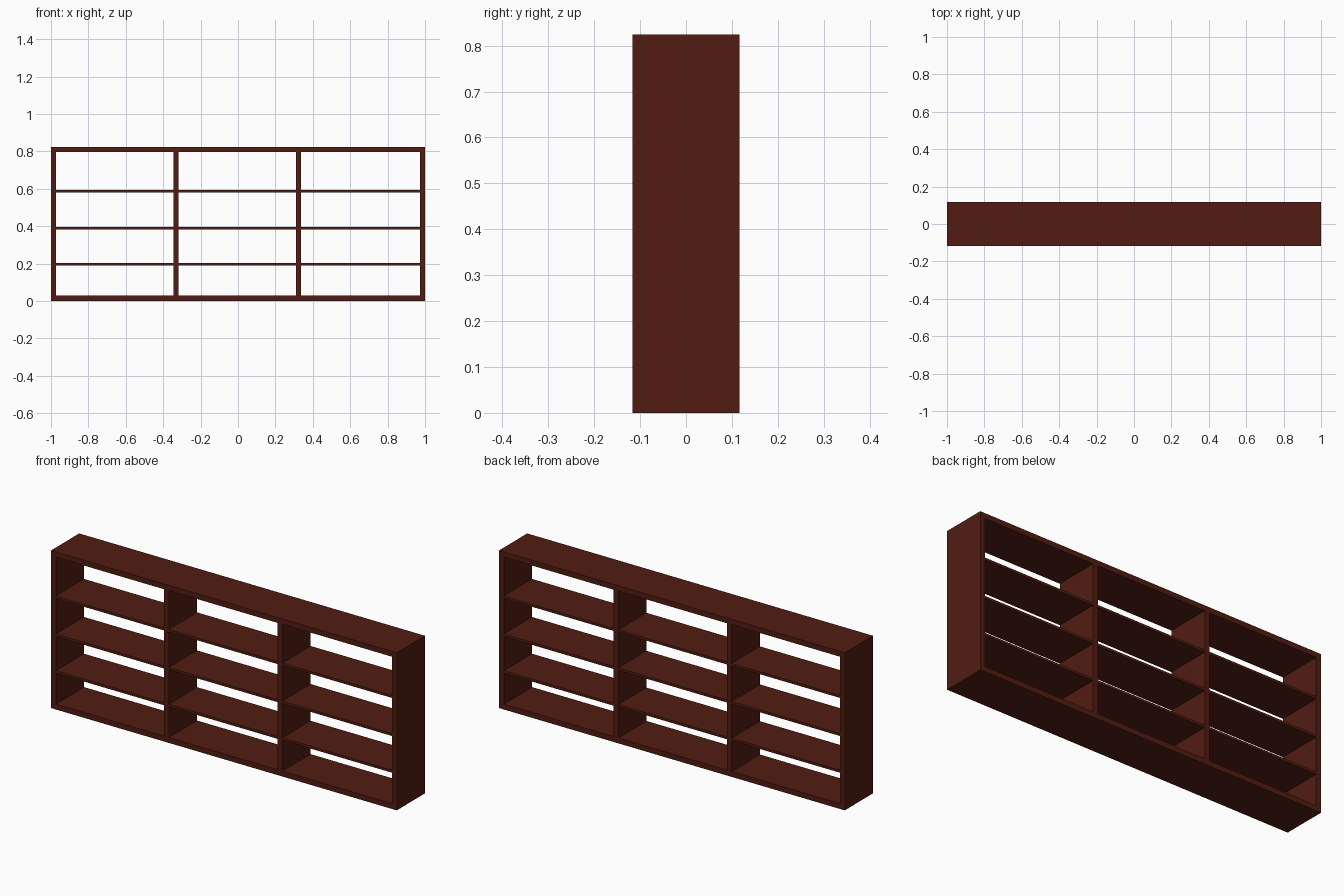
import bpy

if "Cube" in bpy.data.objects:
    bpy.data.objects.remove(bpy.data.objects["Cube"])

W, D, H = 2.0, 0.233, 0.824   # overall width, depth, height
T = 0.028                     # frame board thickness
S = 0.013                     # shelf thickness
DIVIDERS = (-0.332, 0.324)    # divider centres
SHELVES = (0.196, 0.388, 0.587)

wood = bpy.data.materials.new("dark_red_wood")
wood.diffuse_color = (0.085, 0.012, 0.006, 1)
wood.use_nodes = True
wood.node_tree.nodes["Principled BSDF"].inputs["Base Color"].default_value = wood.diffuse_color


def board(name, x0, x1, z0, z1):
    """Full-depth board spanning the given x and z ranges."""
    bpy.ops.mesh.primitive_cube_add(size=1, location=((x0 + x1) / 2, 0, (z0 + z1) / 2))
    ob = bpy.context.object
    ob.name = name
    ob.scale = (x1 - x0, D, z1 - z0)
    bpy.ops.object.transform_apply(location=False, rotation=False, scale=True)
    ob.data.materials.append(wood)


# outer frame
board("left_side", -W / 2, -W / 2 + T, 0, H)
board("right_side", W / 2 - T, W / 2, 0, H)
board("bottom_board", -W / 2 + T, W / 2 - T, 0, T)
board("top_board", -W / 2 + T, W / 2 - T, H - T, H)

# vertical dividers
for i, x in enumerate(DIVIDERS):
    board(f"divider_{i + 1}", x - T / 2, x + T / 2, T, H - T)

# thin shelves in each bay
lefts = [-W / 2 + T] + [x + T / 2 for x in DIVIDERS]
rights = [x - T / 2 for x in DIVIDERS] + [W / 2 - T]
for b, (x0, x1) in enumerate(zip(lefts, rights)):
    for r, z in enumerate(SHELVES):
        board(f"shelf_bay{b + 1}_row{r + 1}", x0, x1, z - S / 2, z + S / 2)
